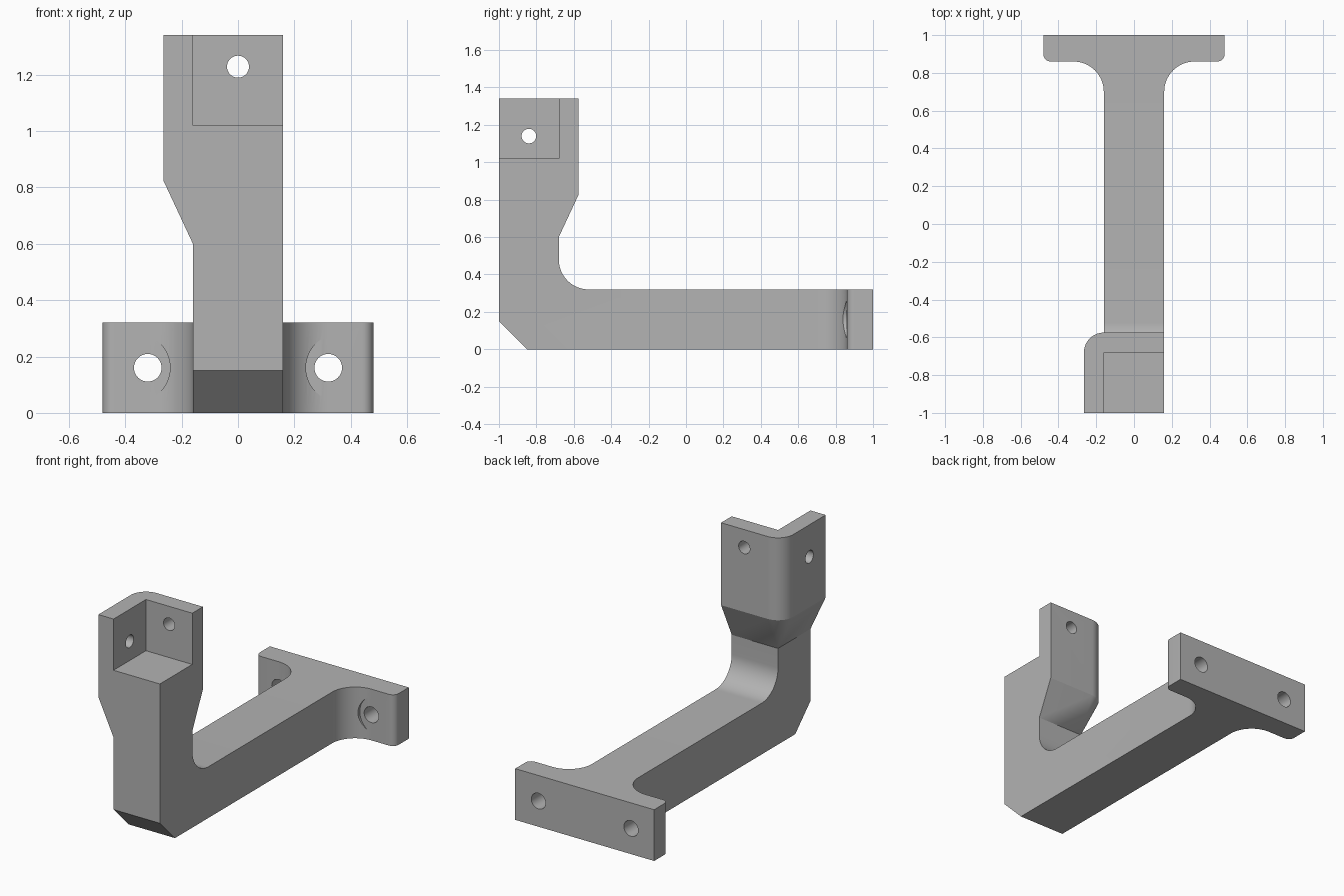
import bpy, bmesh
from math import sin, cos, pi
from mathutils import Matrix, Vector

cube = bpy.data.objects.get("Cube")
if cube:
    bpy.data.objects.remove(cube)

grey = bpy.data.materials.new("plain grey")
grey.use_nodes = True
grey.diffuse_color = (0.45, 0.45, 0.45, 1)
grey.node_tree.nodes["Principled BSDF"].inputs["Base Color"].default_value = (0.45, 0.45, 0.45, 1)


def make_object(name, bm):
    bmesh.ops.recalc_face_normals(bm, faces=bm.faces)
    mesh = bpy.data.meshes.new(name)
    bm.to_mesh(mesh)
    bm.free()
    mesh.materials.append(grey)
    obj = bpy.data.objects.new(name, mesh)
    bpy.context.collection.objects.link(obj)
    return obj


def arc(cx, cy, r, start, end, steps=16):
    angles = [(start + (end - start) * i / steps) * pi / 180 for i in range(steps + 1)]
    return [(cx + r * cos(a), cy + r * sin(a)) for a in angles]


def extrude(name, points, place, offset):
    bm = bmesh.new()
    face = bm.faces.new([bm.verts.new(place(*p)) for p in points])
    new = bmesh.ops.extrude_face_region(bm, geom=[face])["geom"]
    verts = [v for v in new if isinstance(v, bmesh.types.BMVert)]
    bmesh.ops.translate(bm, verts=verts, vec=Vector(offset))
    return make_object(name, bm)


def box(name, low, high):
    low, high = Vector(low), Vector(high)
    bm = bmesh.new()
    bmesh.ops.create_cube(bm, size=1, matrix=Matrix.Translation((low + high) / 2) @ Matrix.Diagonal((high - low).to_4d()))
    return make_object(name, bm)


def drill(name, center, radius, length, axis):
    bm = bmesh.new()
    turn = Matrix.Rotation(pi / 2, 4, "X" if axis == "Y" else "Y")
    bmesh.ops.create_cone(bm, cap_ends=True, segments=48, radius1=radius, radius2=radius,
                          depth=length, matrix=Matrix.Translation(center) @ turn)
    return make_object(name, bm)


def combine(target, tool, operation):
    mod = target.modifiers.new(operation.lower(), "BOOLEAN")
    mod.operation, mod.solver, mod.object = operation, "EXACT", tool
    bpy.context.view_layer.objects.active = target
    bpy.ops.object.modifier_apply(modifier=mod.name)
    bpy.data.objects.remove(tool)


half, height = 0.16, 0.32

# L-shaped arm and post, chamfered at the heel and filleted at the inside corner
profile = [(-0.85, 0), (0.9, 0), (0.9, height)] + arc(-0.52, 0.48, 0.16, 270, 180)
profile += [(-0.68, 0.95), (-1, 0.95), (-1, 0.15)]
bracket = extrude("bracket", profile, lambda y, z: (-half, y, z), (2 * half, 0, 0))

# Flared head: square below, rounded outer corner above
bm = bmesh.new()
square = [(half, -1), (half, -0.68), (-half, -0.68), (-half, -1)]
rounded = [(half, -1), (half, -0.575)] + arc(-half, -0.68, 0.105, 90, 180) + [(-0.265, -1)]
for ring, z in ((square, 0.6), (rounded, 0.825), (rounded, 1.34)):
    for x, y in ring:
        bm.verts.new((x, y, z))
bmesh.ops.convex_hull(bm, input=bm.verts)
combine(bracket, make_object("head", bm), "UNION")

# Mounting plate blended into the arm by large fillets
side = [(half, 0.6)] + arc(0.32, 0.70, 0.16, 180, 90) + arc(0.44, 0.90, 0.04, -90, 0, 8) + [(0.48, 1)]
plan = side + [(-x, y) for x, y in reversed(side)]
plate = extrude("mounting_plate", plan, lambda x, y: (x, y, 0), (0, 0, height))
combine(bracket, plate, "UNION")

# Open pocket in the head
combine(bracket, box("pocket", (-half, -1.2, 1.02), (0.4, -0.68, 1.5)), "DIFFERENCE")

# Screw holes, with clearance for the screw heads in the fillets
for s in (-1, 1):
    combine(bracket, drill("clearance", (s * 0.363, 0.758, 0.16), 0.122, 0.2, "Y"), "DIFFERENCE")
    combine(bracket, drill("plate_hole", (s * 0.32, 0.9, 0.16), 0.049, 0.5, "Y"), "DIFFERENCE")
combine(bracket, drill("back_hole", (0, -0.63, 1.228), 0.039, 0.3, "Y"), "DIFFERENCE")
combine(bracket, drill("side_hole", (-0.21, -0.84, 1.14), 0.039, 0.3, "X"), "DIFFERENCE")

# Merge flat regions and smooth only the curved ones
bm = bmesh.new()
bm.from_mesh(bracket.data)
bmesh.ops.remove_doubles(bm, verts=bm.verts, dist=0.0002)
bmesh.ops.dissolve_limit(bm, angle_limit=0.01, verts=bm.verts, edges=bm.edges)
bm.to_mesh(bracket.data)
bm.free()
for obj in bpy.context.selected_objects:
    obj.select_set(False)
bracket.select_set(True)
bpy.context.view_layer.objects.active = bracket
bpy.ops.object.shade_smooth_by_angle(angle=0.35)
